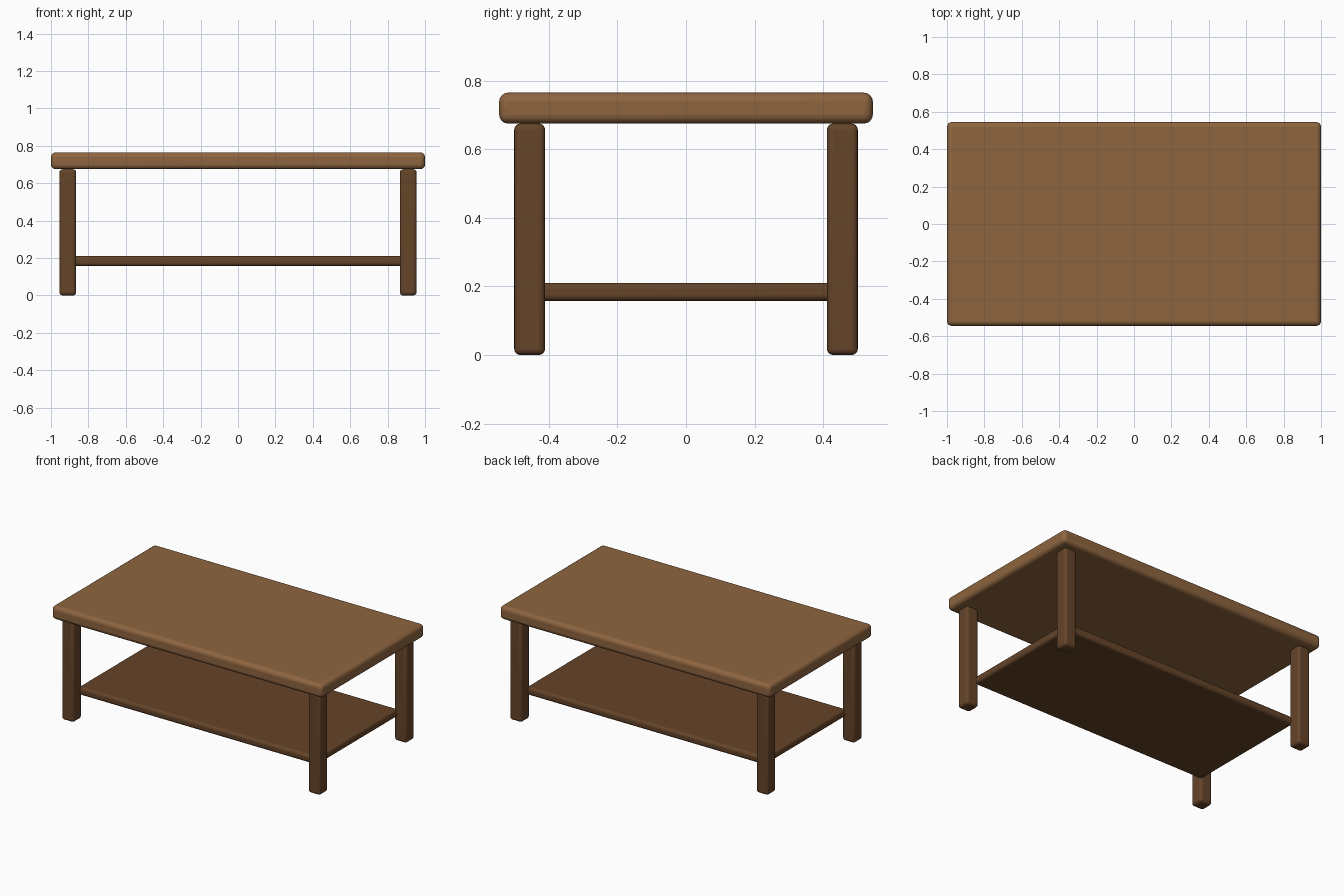
import bpy
import math

if "Cube" in bpy.data.objects:
    bpy.data.objects.remove(bpy.data.objects["Cube"])


def material(name, color):
    m = bpy.data.materials.new(name)
    m.diffuse_color = (*color, 1.0)
    m.use_nodes = True
    m.node_tree.nodes["Principled BSDF"].inputs["Base Color"].default_value = m.diffuse_color
    return m


def rounded_box(name, center, size, radius, mat):
    bpy.ops.mesh.primitive_cube_add(size=1, location=center)
    ob = bpy.context.object
    ob.name = name
    ob.scale = size
    bpy.ops.object.transform_apply(location=False, rotation=False, scale=True)
    bevel = ob.modifiers.new("rounded_edges", 'BEVEL')
    bevel.width = radius
    bevel.segments = 4
    ob.data.materials.append(mat)
    bpy.ops.object.shade_smooth_by_angle(angle=math.radians(35))
    return ob


light_wood = material("light_wood", (0.27, 0.13, 0.05))
dark_wood = material("dark_wood", (0.13, 0.058, 0.022))

# Tabletop
rounded_box("tabletop", (0, 0, 0.72), (2.0, 1.09, 0.09), 0.026, light_wood)

# Lower shelf, corners set into the legs
rounded_box("lower_shelf", (0, 0, 0.184), (1.77, 0.86, 0.053), 0.018, dark_wood)

# Four legs
for side, sx in (("left", -1), ("right", 1)):
    for end, sy in (("front", -1), ("back", 1)):
        rounded_box(f"{end}_{side}_leg", (sx * 0.91, sy * 0.456, 0.3375),
                    (0.09, 0.09, 0.675), 0.018, dark_wood)
